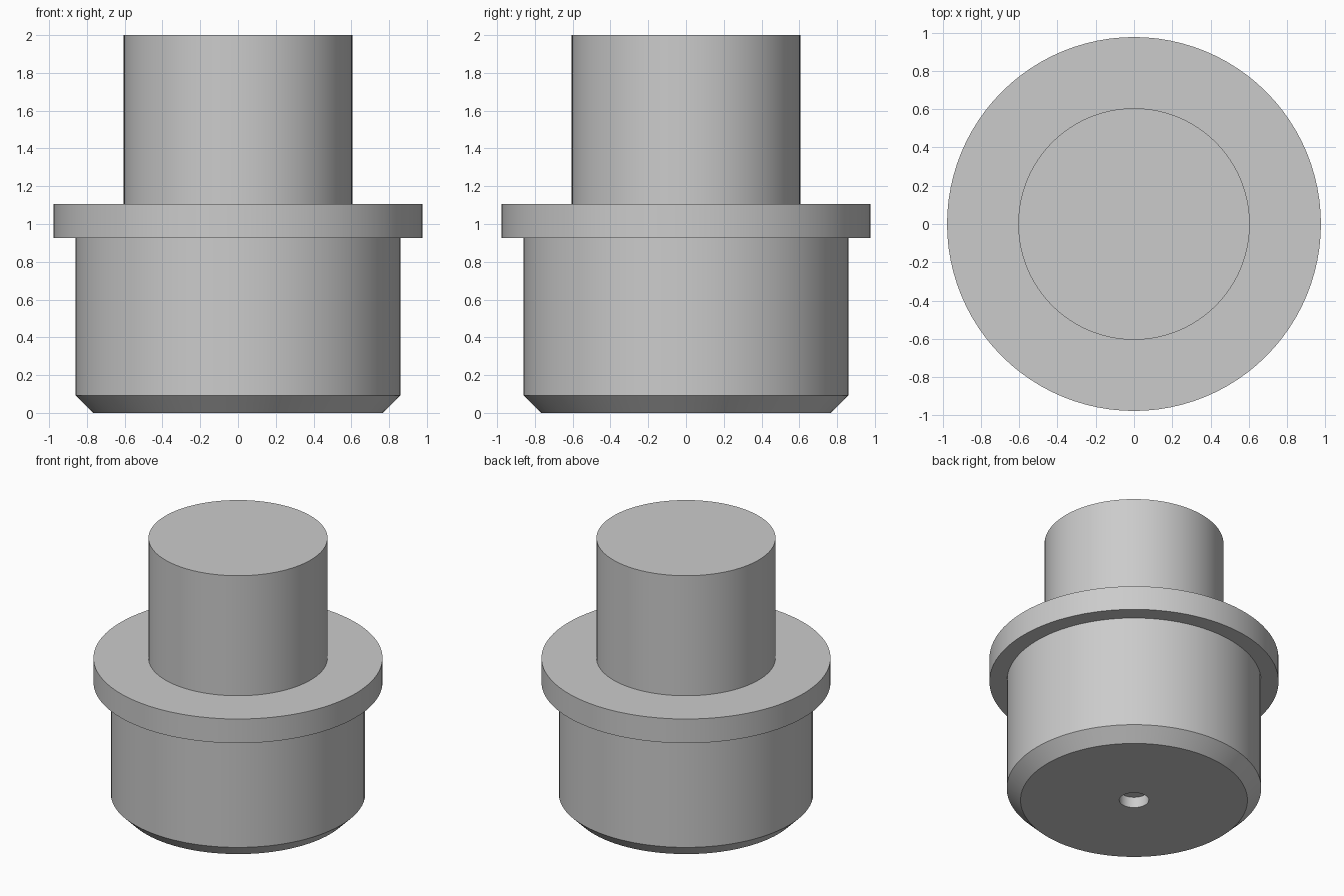
import bpy
import bmesh
import math

default = bpy.data.objects.get("Cube")
if default:
    bpy.data.objects.remove(default, do_unlink=True)

SEGMENTS = 96

# Plain grey metal
grey = bpy.data.materials.new("grey_metal")
grey.use_nodes = True
colour = (0.6, 0.6, 0.6, 1.0)
grey.diffuse_color = colour
grey.node_tree.nodes["Principled BSDF"].inputs["Base Color"].default_value = colour

# Half section of the plug, from the blind hole's floor to the top of the shaft
HOLE_R, HOLE_DEPTH = 0.1, 0.08
BODY_R, FLANGE_R, SHAFT_R = 0.86, 0.977, 0.605
CHAMFER = 0.093
FLANGE_LOW, FLANGE_HIGH, TOP = 0.925, 1.105, 2.0
profile = [
    (0, HOLE_DEPTH), (HOLE_R, HOLE_DEPTH), (HOLE_R, 0),
    (BODY_R - CHAMFER, 0), (BODY_R, CHAMFER), (BODY_R, FLANGE_LOW),
    (FLANGE_R, FLANGE_LOW), (FLANGE_R, FLANGE_HIGH),
    (SHAFT_R, FLANGE_HIGH), (SHAFT_R, TOP), (0, TOP),
]


def lathe(name, points, material):
    """Spin a half section around the z axis into one closed solid."""
    bm = bmesh.new()
    verts = [bm.verts.new((r, 0, z)) for r, z in points]
    edges = [bm.edges.new(pair) for pair in zip(verts, verts[1:])]
    bmesh.ops.spin(bm, geom=verts + edges, cent=(0, 0, 0), axis=(0, 0, 1),
                   angle=math.tau, steps=SEGMENTS, use_duplicate=False)
    bmesh.ops.remove_doubles(bm, verts=bm.verts, dist=0.0001)
    bmesh.ops.recalc_face_normals(bm, faces=bm.faces)
    mesh = bpy.data.meshes.new(name)
    bm.to_mesh(mesh)
    bm.free()
    mesh.materials.append(material)
    obj = bpy.data.objects.new(name, mesh)
    bpy.context.collection.objects.link(obj)
    return obj


plug = lathe("flanged_plug", profile, grey)

# Smooth walls with crisp rims
bpy.ops.object.select_all(action="DESELECT")
plug.select_set(True)
bpy.context.view_layer.objects.active = plug
bpy.ops.object.shade_smooth_by_angle(angle=math.radians(30))
